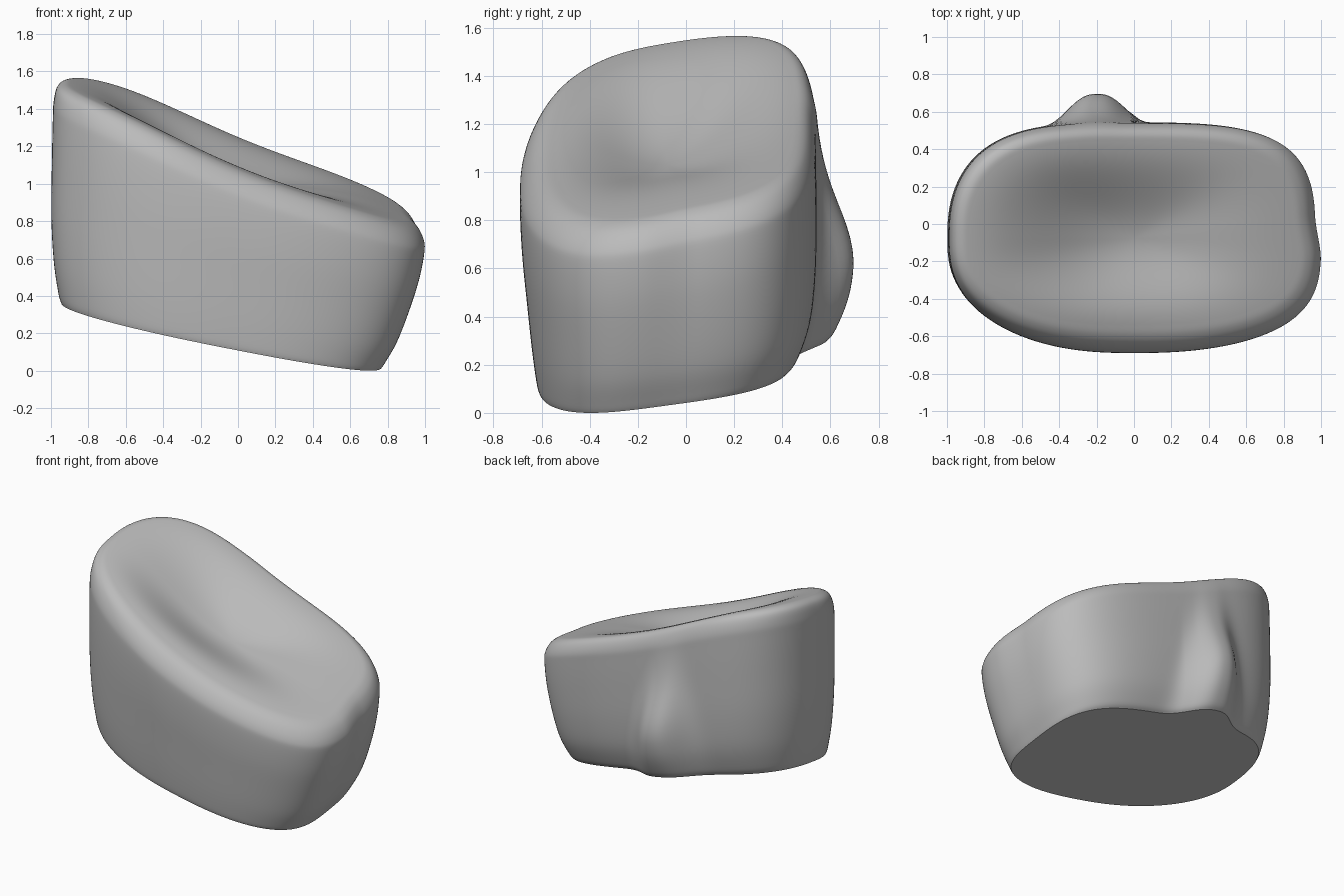
import bpy, bmesh, math

cube = bpy.data.objects.get("Cube")
if cube:
    bpy.data.objects.remove(cube)

SEGMENTS, STEPS, TOP_RINGS = 240, 5, 24
CENTRE_Y = -0.075

# Wall profile: height fraction, then reach to the low x, high x, front and back
WALL = [
    (0.00, -0.945, 0.77, -0.612, 0.445),
    (0.04, -0.96, 0.79, -0.622, 0.475),
    (0.18, -0.985, 0.85, -0.64, 0.52),
    (0.38, -0.998, 0.91, -0.66, 0.54),
    (0.62, -0.995, 0.968, -0.682, 0.543),
    (0.82, -0.99, 0.998, -0.69, 0.54),
    (0.90, -0.985, 0.995, -0.68, 0.535),
    (0.965, -0.965, 0.965, -0.64, 0.51),
    (0.995, -0.92, 0.92, -0.59, 0.475),
    (1.00, -0.87, 0.87, -0.53, 0.43),
]


def base_height(x, y):
    return 0.194 - 0.195 * x + 0.136 * y


def rim_height(x, y):
    return 1.19 - 0.42 * x + 0.165 * y + 0.035 * x ** 3 - 0.013 * math.cos(4.5 * x)


def smoothstep(v):
    v = min(max(v, 0), 1)
    return v * v * (3 - 2 * v)


def spline(a, b, c, d, u):
    """Smooth interpolation from b to c."""
    return tuple(q + 0.5 * u * (r - p + u * (2 * p - 5 * q + 4 * r - s
                 + u * (3 * (q - r) + s - p))) for p, q, r, s in zip(a, b, c, d))


def outline(ring, angle):
    """Rounded oval, squarer at the back, with a slight step high on the +x end."""
    t, low_x, high_x, front, back = ring
    c, s = math.cos(angle), math.sin(angle)
    power = 2 / (2.85 + 0.4 * s + 0.3 * c)
    x = (high_x if c > 0 else -low_x) * math.copysign(abs(c) ** power, c)
    reach = back - CENTRE_Y if s > 0 else CENTRE_Y - front
    y = CENTRE_Y + reach * math.copysign(abs(s) ** power, s)
    if x > 0:
        x *= 1 - 0.036 * t * smoothstep((y + 0.2) / 0.25) * x
    return x, y


def bump(x, t):
    """Teardrop swelling low on the back wall."""
    spread = 0.35 if t > 0.25 else 0.7
    width = 0.215 - 0.12 * t
    return 0.165 * math.exp(-((t - 0.25) / spread) ** 2 - (abs(x + 0.2) / width) ** 2.6)


# Smooth list of wall rings
rings = []
for i in range(len(WALL) - 1):
    keys = [WALL[min(max(j, 0), len(WALL) - 1)] for j in range(i - 1, i + 3)]
    rings += [spline(*keys, k / STEPS) for k in range(STEPS)]
rings.append(WALL[-1])

# Angles packed towards the sides so points spread evenly round the outline
turns = [math.tau * (i + 0.5) / SEGMENTS for i in range(SEGMENTS)]
angles = [u - 0.17 * math.sin(4 * u) for u in turns]

bm = bmesh.new()
loops = []

# Outer wall up to the crest of the rim
for ring in rings:
    loop = []
    for a in angles:
        x, y = outline(ring, a)
        if math.sin(a) > 0:
            y += bump(x, ring[0]) * smoothstep((y - 0.1) / 0.25)
        low, high = base_height(x, y), rim_height(x, y)
        loop.append(bm.verts.new((x, y, low + ring[0] * (high - low))))
    loops.append(loop)


# Shallow hollow in the top, deeper towards the high end
def dish_point(x, y, k):
    depth = 0.13 * (1 - k * k) ** 2.4 * (1 - 0.8 * x)
    return x, y, rim_height(x, y) - depth


for j in range(1, TOP_RINGS):
    k = 1 - j / TOP_RINGS
    loop = []
    for a in angles:
        x, y = outline(WALL[-1], a)
        loop.append(bm.verts.new(dish_point(x * k, CENTRE_Y + (y - CENTRE_Y) * k, k)))
    loops.append(loop)

for lower, upper in zip(loops, loops[1:]):
    for i in range(SEGMENTS):
        n = (i + 1) % SEGMENTS
        bm.faces.new((lower[i], lower[n], upper[n], upper[i]))

# Close the dish centre and the flat sloping base
for loop, z in ((loops[-1], dish_point(0, CENTRE_Y, 0)[2]),
                (loops[0], base_height(0, CENTRE_Y))):
    hub = bm.verts.new((0, CENTRE_Y, z))
    for i in range(SEGMENTS):
        bm.faces.new((loop[i], loop[(i + 1) % SEGMENTS], hub))

bmesh.ops.recalc_face_normals(bm, faces=bm.faces)

# Stand the model on the ground
lowest = min(v.co.z for v in bm.verts)
bmesh.ops.translate(bm, verts=bm.verts, vec=(0, 0, -lowest))

mesh = bpy.data.meshes.new("dished_body")
bm.to_mesh(mesh)
bm.free()
body = bpy.data.objects.new("dished_body", mesh)
bpy.context.collection.objects.link(body)

grey = bpy.data.materials.new("plain_grey")
grey.use_nodes = True
grey.diffuse_color = (0.5, 0.5, 0.5, 1)
grey.node_tree.nodes["Principled BSDF"].inputs["Base Color"].default_value = (0.5, 0.5, 0.5, 1)
mesh.materials.append(grey)

bpy.ops.object.select_all(action="DESELECT")
body.select_set(True)
bpy.context.view_layer.objects.active = body
bpy.ops.object.shade_smooth_by_angle(angle=math.radians(25))
